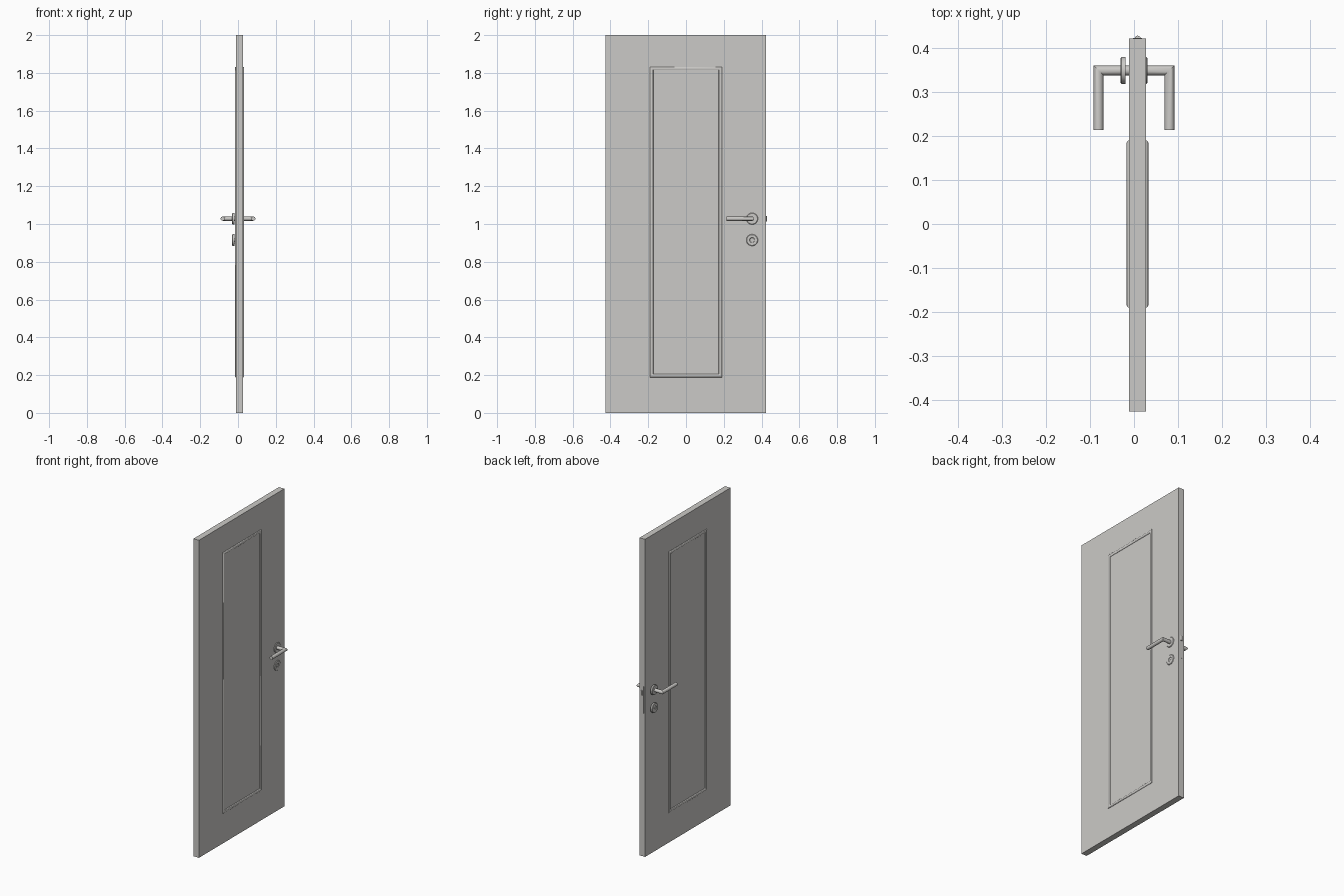
import bpy, bmesh, math
from mathutils import Matrix, Vector

if "Cube" in bpy.data.objects:
    bpy.data.objects.remove(bpy.data.objects["Cube"])


def material(name, c):
    m = bpy.data.materials.new(name)
    m.diffuse_color = (*c, 1)
    m.use_nodes = True
    m.node_tree.nodes["Principled BSDF"].inputs["Base Color"].default_value = m.diffuse_color
    return m


GREY = material("light_grey", (0.6, 0.59, 0.57))


def finish(name, bm, smooth=True):
    bmesh.ops.recalc_face_normals(bm, faces=bm.faces)
    me = bpy.data.meshes.new(name)
    bm.to_mesh(me)
    bm.free()
    me.materials.append(GREY)
    ob = bpy.data.objects.new(name, me)
    bpy.context.collection.objects.link(ob)
    if smooth:
        bpy.ops.object.select_all(action='DESELECT')
        ob.select_set(True)
        bpy.context.view_layer.objects.active = ob
        bpy.ops.object.shade_smooth_by_angle(angle=math.radians(35))
    return ob


def box(name, lo, hi):
    bm = bmesh.new()
    bmesh.ops.create_cube(bm, size=1)
    lo, hi = Vector(lo), Vector(hi)
    for v in bm.verts:
        v.co = Vector([(lo[i] + hi[i]) / 2 + v.co[i] * (hi[i] - lo[i]) for i in range(3)])
    return finish(name, bm, False)


def skin(bm, rings, closed=False):
    # bridge consecutive rings of points
    rows = [[bm.verts.new(p) for p in r] for r in rings]
    n = len(rows[0])
    for k in range(len(rows) if closed else len(rows) - 1):
        a, b = rows[k], rows[(k + 1) % len(rows)]
        for i in range(n):
            j = (i + 1) % n
            bm.faces.new((a[i], a[j], b[j], b[i]))
    if not closed:
        bm.faces.new(rows[0])
        bm.faces.new(rows[-1])


X0, X1 = -0.011, 0.027       # door faces
HY, HZ, KZ = 0.35, 1.028, 0.915   # handle and keyhole centres
N = 32
ANG = [2 * math.pi * i / N for i in range(N)]


def disc(name, profile, s, y, z):
    # lathe (x, radius) profile about the x axis
    bm = bmesh.new()
    skin(bm, [[(s * x, y + r * math.cos(a), z + r * math.sin(a)) for a in ANG] for x, r in profile])
    return finish(name, bm)


# door leaf
box("door_leaf", (X0, -0.427, 0), (X1, 0.423, 2))

for s, side in ((1, "right"), (-1, "left")):
    # half-round mitred moulding framing the panel
    face = X1 if s > 0 else X0
    ya, yb, za, zb, w, h = -0.191, 0.191, 0.188, 1.832, 0.018, 0.006
    prof = [(w / 2 * (1 - math.cos(t)), h * math.sin(t)) for t in
            [math.pi * i / 8 for i in range(9)]]
    corners = [(ya, za, 1, 1), (yb, za, -1, 1), (yb, zb, -1, -1), (ya, zb, 1, -1)]
    bm = bmesh.new()
    skin(bm, [[(face + s * d, cy + sy * u, cz + sz * u) for u, d in prof]
              for cy, cz, sy, sz in corners], closed=True)
    finish("panel_moulding_" + side, bm)

    # lever handle: stem with mitred elbow into grip
    r, xc = 0.011, 0.081
    rings = [[(s * x + s * k * r * math.cos(a), y if y is not None else HY + r * math.cos(a),
               HZ + r * math.sin(a)) for a in ANG]
             for x, k, y in ((0.0, 0, None), (xc, 1, None), (xc, 1, 0.214))]
    bm = bmesh.new()
    skin(bm, rings)
    finish("lever_handle_" + side, bm)

    # rosette and lock escutcheon
    disc("handle_rosette_" + side,
         [(0.019, 0.031), (0.028, 0.031), (0.0305, 0.028), (0.0305, 0.0)][:3] + [(0.0305, 0.012)],
         s, HY, HZ)
    disc("lock_escutcheon_" + side,
         [(0.019, 0.031), (0.028, 0.031), (0.0305, 0.028), (0.0305, 0.014), (0.0285, 0.012)],
         s, HY, KZ)
    # key cylinder
    disc("key_cylinder_" + side, [(0.0, 0.008), (0.030, 0.008)], s, HY, KZ)
    box("key_cylinder_tail_" + side, (min(0, s * 0.03), HY - 0.004, KZ - 0.017),
        (max(0, s * 0.03), HY + 0.004, KZ))

# lock plate on the door edge
box("lock_plate", (-0.002, 0.42, 0.90), (0.018, 0.4238, 1.07))
# wedge-shaped latch
bm = bmesh.new()
skin(bm, [[(0.001, 0.42, z), (0.015, 0.42, z), (0.015, 0.426, z), (0.008, 0.43, z), (0.003, 0.427, z)]
          for z in (1.013, 1.043)])
finish("latch_bolt", bm, False)
